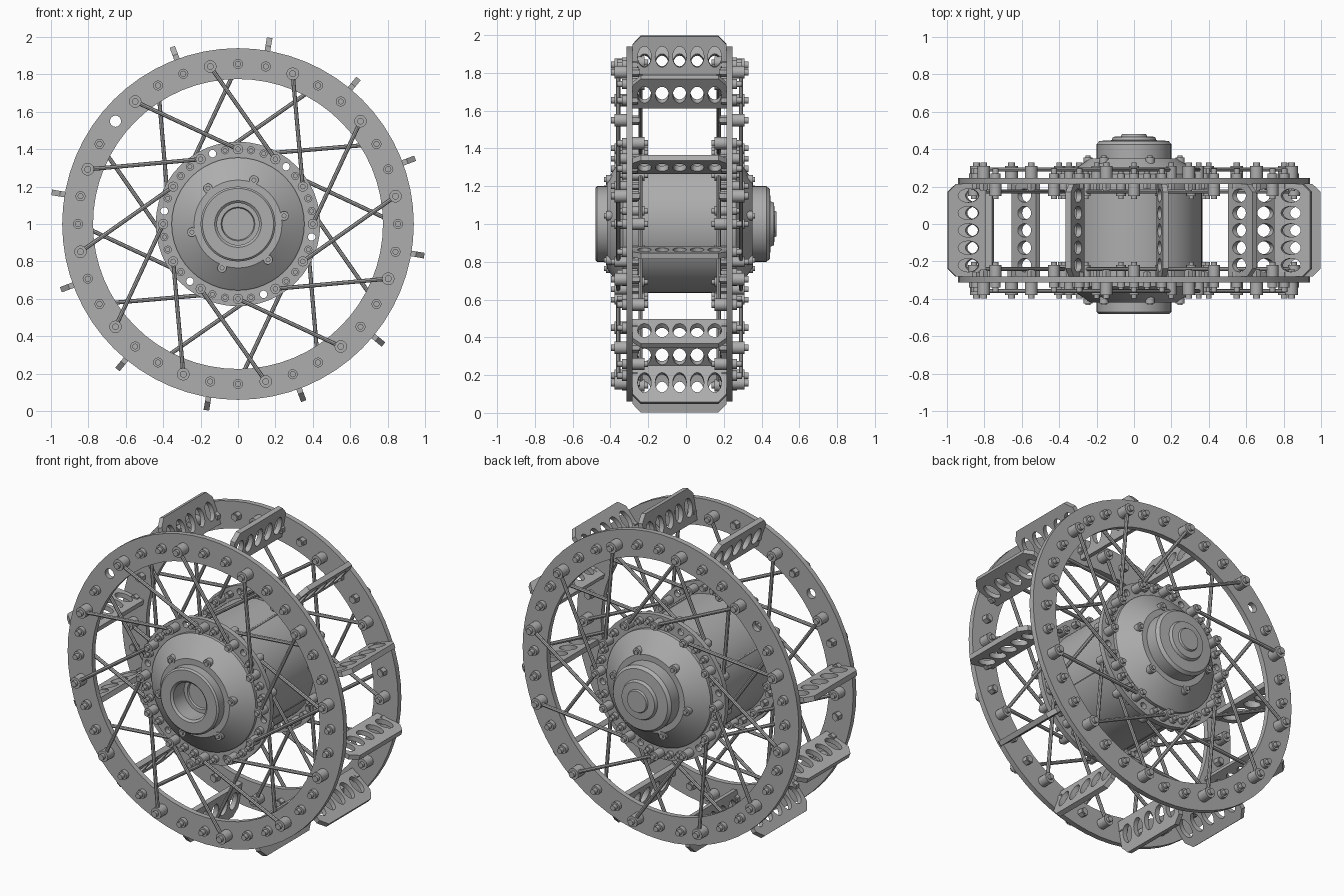
import bpy, bmesh
from math import cos, sin, pi, radians
from mathutils import Matrix, Vector

if "Cube" in bpy.data.objects:
    bpy.data.objects.remove(bpy.data.objects["Cube"], do_unlink=True)

MID = -0.034            # y of the wheel's middle plane
CENTRE = Vector((0, MID, 1))
SLOTS = range(0, 360, 10)
RING_R, HUB_R = 0.855, 0.4
parts = []

steel = bpy.data.materials.new("grey steel")
steel.use_nodes = True
grey = (0.42, 0.42, 0.42, 1)
steel.diffuse_color = grey
steel.node_tree.nodes["Principled BSDF"].inputs["Base Color"].default_value = grey


def add_object(name, mesh):
    mesh.materials.clear()
    mesh.materials.append(steel)
    ob = bpy.data.objects.new(name, mesh)
    bpy.context.collection.objects.link(ob)
    parts.append(ob)
    return ob


def from_bmesh(name, bm):
    bmesh.ops.recalc_face_normals(bm, faces=bm.faces)
    mesh = bpy.data.meshes.new(name)
    bm.to_mesh(mesh)
    bm.free()
    return add_object(name, mesh)


def at(r, deg, d):
    """Point at radius r, angle deg, and distance d from the middle plane."""
    a = radians(deg)
    return Vector((r * cos(a), MID + d, 1 + r * sin(a)))


def rod(bm, p, q, r, seg=12):
    axis = q - p
    turn = axis.to_track_quat('Z', 'Y').to_matrix().to_4x4()
    bmesh.ops.create_cone(bm, cap_ends=True, segments=seg, radius1=r, radius2=r,
                          depth=axis.length,
                          matrix=Matrix.Translation((p + q) / 2) @ turn)


def pin(bm, r, deg, s, d0, d1, size, seg=12):
    rod(bm, at(r, deg, s * d0), at(r, deg, s * d1), size, seg)


def lathe(name, profile, s=1, steps=48):
    bm = bmesh.new()
    vs = [bm.verts.new(at(r, 0, s * d)) for r, d in profile]
    es = [bm.edges.new(pair) for pair in zip(vs, vs[1:])]
    bmesh.ops.spin(bm, geom=vs + es, cent=CENTRE, axis=(0, 1, 0),
                   angle=2 * pi, steps=steps, use_merge=True)
    bmesh.ops.remove_doubles(bm, verts=bm.verts, dist=1e-5)
    return from_bmesh(name, bm)


def oval(cx, cy, rx, ry, n):
    return [(cx + rx * cos(2 * pi * i / n), cy + ry * sin(2 * pi * i / n))
            for i in range(n)]


def plate_mesh(name, loops, thickness, matrix):
    """Flat plate from an outline and hole loops."""
    cu = bpy.data.curves.new(name, 'CURVE')
    cu.dimensions, cu.fill_mode, cu.extrude = '2D', 'BOTH', thickness / 2
    for loop in loops:
        sp = cu.splines.new('POLY')
        sp.points.add(len(loop) - 1)
        for pt, (x, y) in zip(sp.points, loop):
            pt.co = (x, y, 0, 1)
        sp.use_cyclic_u = True
    helper = bpy.data.objects.new(name + " helper", cu)
    bpy.context.collection.objects.link(helper)
    bpy.context.view_layer.update()
    mesh = bpy.data.meshes.new_from_object(
        helper.evaluated_get(bpy.context.evaluated_depsgraph_get()))
    bpy.data.objects.remove(helper, do_unlink=True)
    bpy.data.curves.remove(cu)
    bm = bmesh.new()
    bm.from_mesh(mesh)
    bpy.data.meshes.remove(mesh)
    bmesh.ops.remove_doubles(bm, verts=bm.verts, dist=1e-5)
    bm.transform(matrix)
    bmesh.ops.recalc_face_normals(bm, faces=bm.faces)
    out = bpy.data.meshes.new(name)
    bm.to_mesh(out)
    bm.free()
    return out


def upright(s, d):
    return Matrix.Translation((0, MID + s * d, 1)) @ Matrix.Rotation(pi / 2, 4, 'X')


def hole(r, deg, size):
    return oval(r * cos(radians(deg)), r * sin(radians(deg)), size, size, 16)


# Paddles between the rims, one place left empty
EMPTY = 140
outline = [(0.805, -0.248), (0.965, -0.248), (1.01, -0.205),
           (1.01, 0.205), (0.965, 0.248), (0.805, 0.248)]
ovals = [oval(0.9, 0.093 * k, 0.056, 0.036, 20) for k in range(-2, 3)]
paddle_mesh = plate_mesh("paddle", [outline] + ovals, 0.03,
                         Matrix.Identity(4))
for deg in range(20, 380, 30):
    if deg != EMPTY:
        ob = add_object("paddle", paddle_mesh)
        ob.matrix_world = (Matrix.Translation(CENTRE)
                           @ Matrix.Rotation(-radians(deg + 0.35), 4, 'Y'))

# Hub drum with its four panel seams
lathe("hub_drum", [(0, -0.26), (0.363, -0.26), (0.363, 0.26), (0, 0.26)], 1, 64)
bm = bmesh.new()
for deg in range(-24, 336, 90):
    rod(bm, at(0.36, deg, -0.22), at(0.36, deg, 0.22), 0.007, 6)
from_bmesh("drum_seams", bm)

# Domed hub covers: an open socket in front, a stepped cap behind
cone = [(0, 0.27), (0.355, 0.27), (0.355, 0.3), (0.335, 0.315),
        (0.235, 0.385), (0.2, 0.385)]
lathe("front_hub_cover", cone + [(0.2, 0.437), (0.19, 0.446), (0.125, 0.446),
                                 (0.112, 0.435), (0.112, 0.33), (0.09, 0.33),
                                 (0.085, 0.32), (0, 0.32)], -1)
lathe("back_hub_cover", cone + [(0.2, 0.46), (0.185, 0.478), (0.12, 0.482),
                                (0.112, 0.5), (0.07, 0.503), (0.065, 0.514),
                                (0, 0.514)])

for s, side in ((-1, "front"), (1, "back")):
    # Rim and hub flange
    add_object(side + "_rim", plate_mesh(
        "rim", [oval(0, 0, 0.94, 0.94, 64), oval(0, 0, 0.775, 0.775, 64),
                hole(RING_R, EMPTY, 0.03)], 0.032, upright(s, 0.264)))
    add_object(side + "_hub_flange", plate_mesh(
        "flange", [oval(0, 0, 0.44, 0.44, 48), oval(0, 0, 0.33, 0.33, 48)]
        + [hole(HUB_R, a, 0.02) for a in range(50, 410, 60)],
        0.032, upright(s, 0.264)))

    # Bolts: tall eyelets where spokes end, plain nuts elsewhere
    eyes, nuts, spokes = bmesh.new(), bmesh.new(), bmesh.new()
    for deg in SLOTS:
        kind = deg % 30
        for r, outer, inner, k in ((RING_R, 10, 0, 1), (HUB_R, 0, 10, 0.8)):
            if kind == outer:
                pin(eyes, r, deg, s, 0.275, 0.345, 0.034 * k)
                pin(eyes, r, deg, s, 0.21, 0.364, 0.018 * k)
                pin(nuts, r, deg, s, 0.215, 0.25, 0.026 * k, 6)
            elif kind == inner:
                pin(eyes, r, deg, s, 0.185, 0.25, 0.032 * k)
                pin(eyes, r, deg, s, 0.168, 0.33, 0.016 * k)
                pin(nuts, r, deg, s, 0.275, 0.305, 0.027 * k)
            elif (deg != EMPTY if r == RING_R else deg % 60 == 20):
                pin(nuts, r, deg, s, 0.275, 0.305, 0.027 * k)
                pin(nuts, r, deg, s, 0.22, 0.33, 0.016 * k)
                pin(nuts, r, deg, s, 0.222, 0.25, 0.026 * k, 6)
        # Outer spokes lean one way, inner spokes the other
        if kind == 10:
            rod(spokes, at(RING_R, deg, s * 0.325),
                at(HUB_R, deg - 40, s * 0.325), 0.011, 8)
        elif kind == 0:
            rod(spokes, at(RING_R, deg, s * 0.207),
                at(HUB_R, deg + 40, s * 0.207), 0.011, 8)
    # Cover bolts
    for deg in range(10, 370, 60):
        pin(nuts, 0.25, deg, s, 0.34, 0.39, 0.025)
        pin(nuts, 0.25, deg, s, 0.38, 0.4, 0.013)
    from_bmesh(side + "_eyelets", eyes)
    from_bmesh(side + "_nuts", nuts)
    from_bmesh(side + "_spokes", spokes)

# Smooth round surfaces, keep edges sharp
bpy.ops.object.select_all(action='DESELECT')
for ob in parts:
    ob.select_set(True)
bpy.context.view_layer.objects.active = parts[0]
bpy.ops.object.shade_smooth_by_angle(angle=radians(32))
